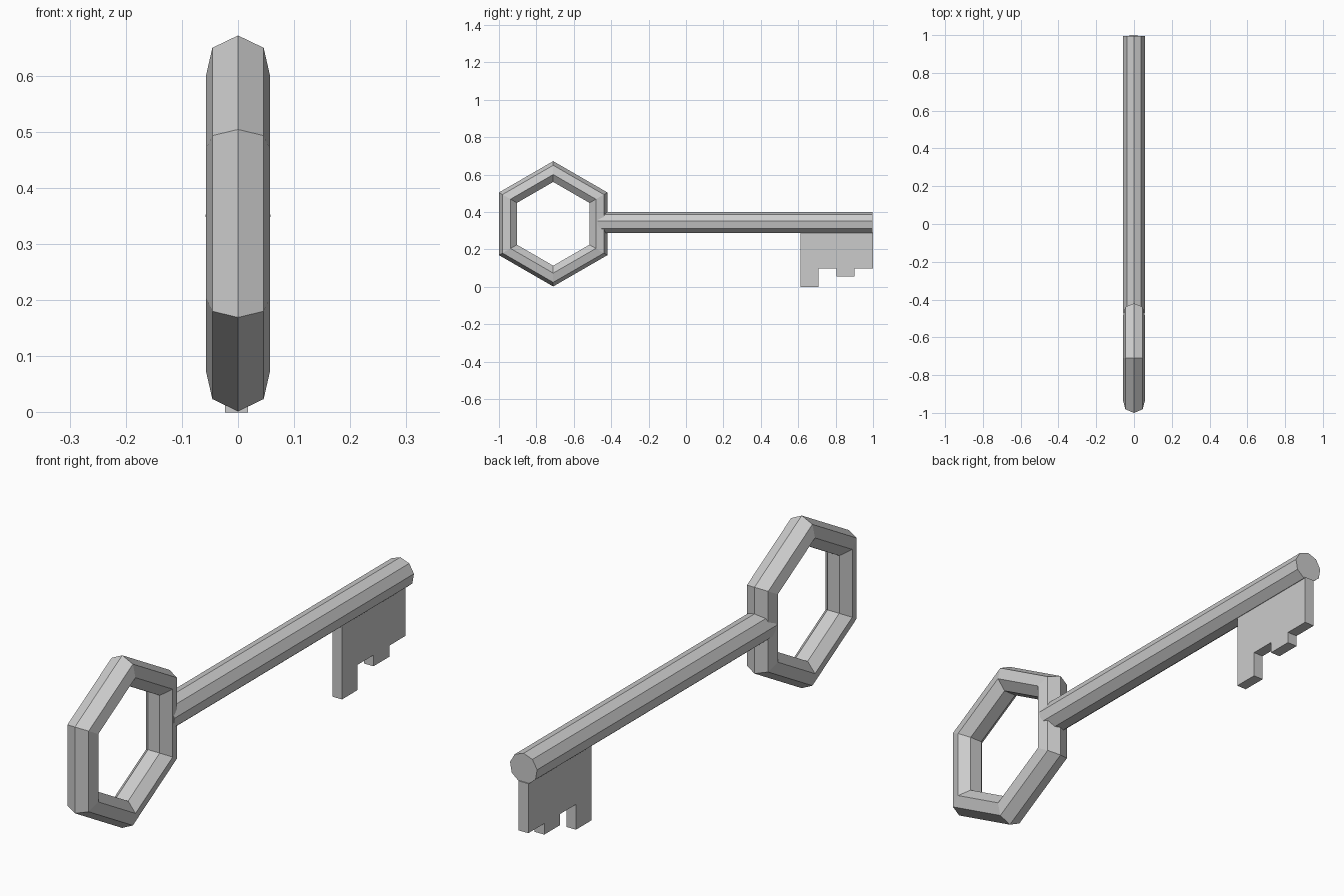
import bpy, bmesh
from math import sin, cos, tau

if "Cube" in bpy.data.objects:
    bpy.data.objects.remove(bpy.data.objects["Cube"])


def make_object(name, bm):
    bmesh.ops.recalc_face_normals(bm, faces=bm.faces)
    mesh = bpy.data.meshes.new(name)
    bm.to_mesh(mesh)
    bm.free()
    obj = bpy.data.objects.new(name, mesh)
    bpy.context.collection.objects.link(obj)
    return obj


def bridge(bm, a, b):
    n = len(a)
    for i in range(n):
        j = (i + 1) % n
        bm.faces.new((a[i], a[j], b[j], b[i]))


# Bow: six-sided ring with a seven-sided section, corners up and down
def make_bow(y, z, major, minor, segments=6, sides=7):
    bm = bmesh.new()
    rings = []
    for s in range(segments):
        a = tau * s / segments
        ring = []
        for k in range(sides):
            b = tau * k / sides
            r = major + minor * cos(b)
            ring.append(bm.verts.new((minor * sin(b), y + r * sin(a), z + r * cos(a))))
        rings.append(ring)
    for s in range(segments):
        bridge(bm, rings[s], rings[(s + 1) % segments])
    return make_object("bow_ring", bm)


# Shaft: nine-sided rod along y with one edge on top
def make_shaft(y0, y1, z, radius, sides=9):
    bm = bmesh.new()
    ends = [[bm.verts.new((radius * sin(tau * k / sides), y, z + radius * cos(tau * k / sides)))
             for k in range(sides)] for y in (y0, y1)]
    bridge(bm, *ends)
    for end in ends:
        bm.faces.new(end)
    return make_object("shaft", bm)


# Bit: flat toothed plate extruded across x
def make_bit(profile, x0, x1):
    bm = bmesh.new()
    sides = [[bm.verts.new((x, y, z)) for y, z in profile] for x in (x0, x1)]
    bridge(bm, *sides)
    for side in sides:
        bm.faces.new(side)
    return make_object("bit", bm)


make_bow(-0.71, 0.3365, 0.2765, 0.0585)
make_shaft(-0.472, 0.996, 0.3415, 0.059)
make_bit([(0.612, 0.29), (0.612, 0), (0.708, 0), (0.708, 0.098), (0.805, 0.098),
          (0.805, 0.055), (0.902, 0.055), (0.902, 0.098), (1.0, 0.098), (1.0, 0.29)],
         -0.023, 0.018)
